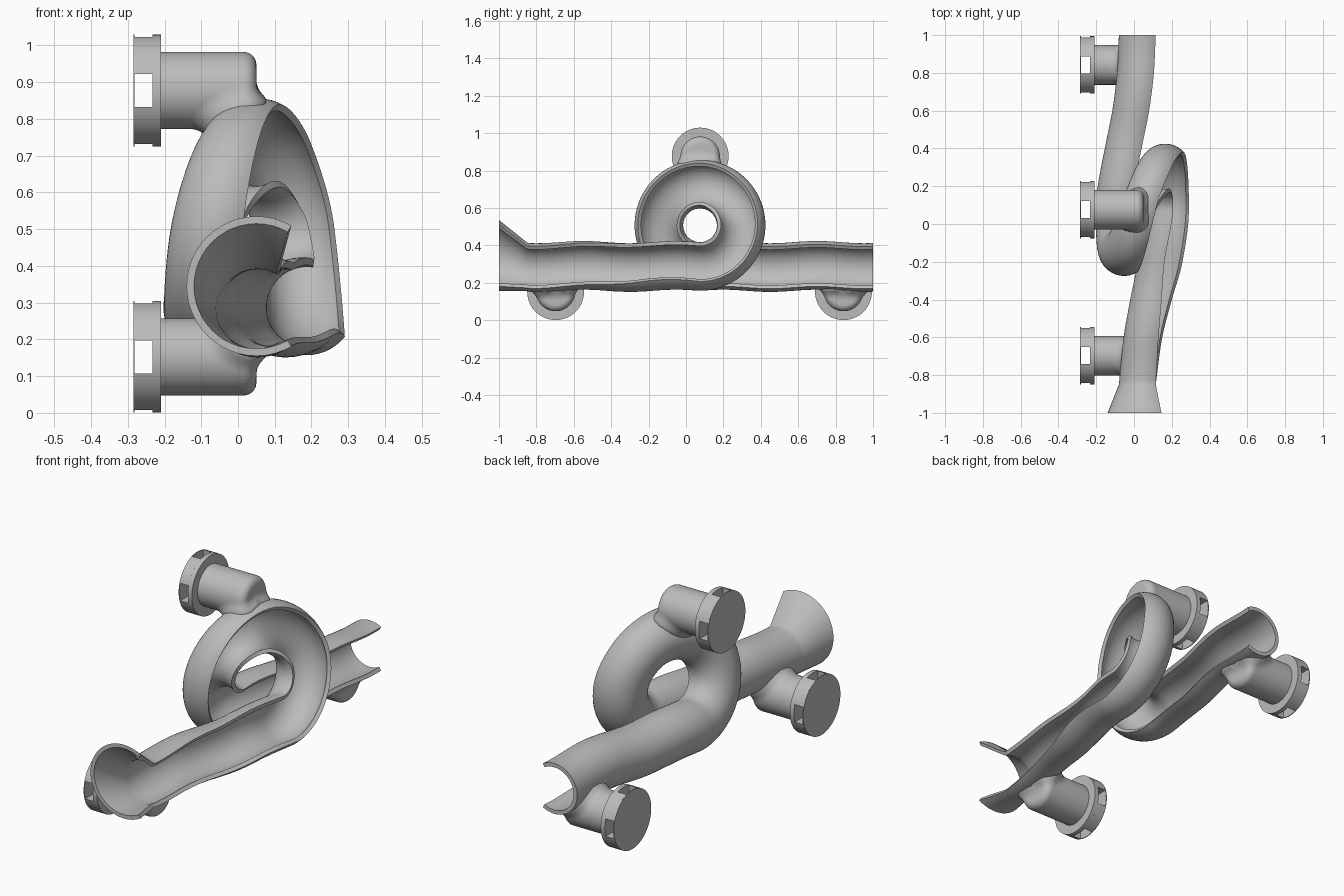
import bpy, bmesh, math
from mathutils import Vector
from mathutils.kdtree import KDTree

if "Cube" in bpy.data.objects:
    bpy.data.objects.remove(bpy.data.objects["Cube"])

grey = bpy.data.materials.new("grey_plastic")
grey.diffuse_color = (0.5, 0.5, 0.5, 1)
grey.use_nodes = True
grey.node_tree.nodes["Principled BSDF"].inputs["Base Color"].default_value = grey.diffuse_color

TUBE, WALL = 0.13, 0.02            # channel outer radius, wall thickness
LOOP_R, LOOP_Y, LOOP_Z = 0.22, 0.075, 0.507
LOOP_LEN = 2 * math.pi * LOOP_R
START, END = -0.925, LOOP_LEN + 0.925

# keys along the track: distance, sideways offset, bank in degrees
Q = LOOP_LEN / 4
KEYS = [(START, .05, 0), (-.725, .04, 0), (-.525, .015, 0), (-.325, -.025, 0),
        (-.125, -.062, 0), (0, -.073, 0), (Q, -.052, 0), (2 * Q, .05, 0),
        (2.5 * Q, .115, 10), (3 * Q, .165, 18), (4 * Q, .188, 22),
        (4 * Q + .275, .15, 25), (4 * Q + .475, .11, 14),
        (4 * Q + .675, .075, 5), (END, .05, 0)]


def interp(u, c):
    """Smooth interpolation of column c of the keys."""
    def slope(i):
        a, b = KEYS[max(i - 1, 0)], KEYS[min(i + 1, len(KEYS) - 1)]
        return (b[c] - a[c]) / (b[0] - a[0])
    i = 0
    while i < len(KEYS) - 2 and u > KEYS[i + 1][0]:
        i += 1
    h = KEYS[i + 1][0] - KEYS[i][0]
    t = (u - KEYS[i][0]) / h
    return ((2*t**3 - 3*t*t + 1) * KEYS[i][c] + (t**3 - 2*t*t + t) * h * slope(i)
            + (3*t*t - 2*t**3) * KEYS[i + 1][c] + (t**3 - t*t) * h * slope(i + 1))


def station(u):
    """Centre, inward direction, bank and radius at distance u."""
    x, bank = interp(u, 1), math.radians(interp(u, 2))
    th = min(max(u / LOOP_R, 0), 2 * math.pi)
    d = max(-u, u - LOOP_LEN, 0)
    run = -u if u < 0 else (LOOP_LEN - u if u > LOOP_LEN else 0)
    y = LOOP_Y - LOOP_R * math.sin(th) + run
    z = LOOP_Z - LOOP_R * math.cos(th) + .006 * math.sin(4 * math.pi * (d - .5))
    return Vector((x, y, z)), Vector((0, math.sin(th), math.cos(th))), bank, TUBE


stations = [station(START + (END - START) * i / 180) for i in range(181)]
stations[-1] = (Vector((.05, -.85, .285)), Vector((0, 0, 1)), 0, TUBE)
# flared mouth at the front end
stations.append((Vector((.05, -1, .345)), Vector((0, 0, 1)), 0, .19))


def finish(name, bm):
    bmesh.ops.recalc_face_normals(bm, faces=bm.faces)
    me = bpy.data.meshes.new(name)
    bm.to_mesh(me)
    bm.free()
    ob = bpy.data.objects.new(name, me)
    bpy.context.collection.objects.link(ob)
    me.materials.append(grey)
    return ob


def smooth(ob, angle=30):
    bpy.ops.object.select_all(action='DESELECT')
    ob.select_set(True)
    bpy.context.view_layer.objects.active = ob
    bpy.ops.object.shade_smooth_by_angle(angle=math.radians(angle))


def sweep(name, section):
    """Loft a closed section, given as (angle, inset) pairs, along the track."""
    bm = bmesh.new()
    rings = []
    for c, n, bank, r in stations:
        rings.append([bm.verts.new(c + (r - w) * (Vector((math.cos(a + bank), 0, 0))
                      + n * math.sin(a + bank))) for a, w in section])
    k = len(section)
    for p, q in zip(rings, rings[1:]):
        for j in range(k):
            bm.faces.new((p[j], p[(j + 1) % k], q[(j + 1) % k], q[j]))
    bm.faces.new(rings[0])
    bm.faces.new(rings[-1])
    return finish(name, bm)


# open channel: 240 degree wall facing +x
arc = [math.radians(60 + 240 * i / 32) for i in range(33)]
channel = sweep("looping_channel", [(a, 0) for a in arc] + [(a, WALL) for a in reversed(arc)])
smooth(channel)
# solid bore that keeps the pegs out of the channel
bore = sweep("bore_cutter", [(2 * math.pi * i / 40, WALL / 2) for i in range(40)])
bore.hide_render = True

tree = KDTree(len(stations) * 4)
for i in range(len(stations) * 4):
    p = station(START + (END - START) * i / (len(stations) * 4 - 1))[0]
    tree.insert(p, i)
tree.balance()

PEG_R, PEG_TIP, FILLET = 0.105, 0.05, 0.035


def peg(name, y, z):
    """Round-ended peg that swells softly where it meets the channel."""
    prof = [(-.22 + (PEG_TIP - FILLET + .22) * i / 36, PEG_R, 0) for i in range(37)]
    for i in range(1, 9):
        a = math.pi / 2 * i / 8
        prof.append((PEG_TIP - FILLET + FILLET * math.sin(a),
                     PEG_R - FILLET + FILLET * math.cos(a), a))
    prof += [(PEG_TIP, (PEG_R - FILLET) * f, math.pi / 2) for f in (.75, .5, .25)]
    bm = bmesh.new()
    rings, n = [], 64
    for x, r, tilt in prof:
        ring = []
        for j in range(n):
            a = 2 * math.pi * j / n
            out = Vector((0, math.cos(a), math.sin(a)))
            p = Vector((x, y, z)) + out * r
            gap = max(tree.find(p)[2] - TUBE, 0)
            grow = .026 * max(0, 1 - gap / .045) ** 2
            ring.append(bm.verts.new(p + grow * (out * math.cos(tilt)
                                                 + Vector((math.sin(tilt), 0, 0)))))
        rings.append(ring)
    for p, q in zip(rings, rings[1:]):
        for j in range(n):
            bm.faces.new((p[j], p[(j + 1) % n], q[(j + 1) % n], q[j]))
    bm.faces.new(rings[0])
    bm.faces.new(rings[-1])
    ob = finish(name, bm)
    mod = ob.modifiers.new("bore", 'BOOLEAN')
    mod.object, mod.operation, mod.solver = bore, 'DIFFERENCE', 'EXACT'
    bpy.context.view_layer.update()
    me = bpy.data.meshes.new_from_object(ob.evaluated_get(bpy.context.evaluated_depsgraph_get()))
    ob.modifiers.clear()
    ob.data = me
    smooth(ob, 40)


def prism(bm, pts, x0, x1, y, z):
    """Extrude a y-z outline from x0 to x1."""
    a, b = [[bm.verts.new((x, y + p, z + q)) for p, q in pts] for x in (x0, x1)]
    bm.faces.new(a)
    bm.faces.new(b)
    for j in range(len(pts)):
        k = (j + 1) % len(pts)
        bm.faces.new((a[j], a[k], b[k], b[j]))


def flange(name, y, z):
    """Mounting disc with four side windows between corner pillars."""
    R, h = .152, .045
    bm = bmesh.new()
    circle = [(R * math.cos(2 * math.pi * i / 64), R * math.sin(2 * math.pi * i / 64))
              for i in range(64)]
    prism(bm, circle, -.285, -.281, y, z)      # back plate
    prism(bm, circle, -.233, -.21, y, z)       # front collar
    a0 = math.asin(h / R)
    corner = [(h, h)] + [(R * math.cos(a), R * math.sin(a)) for a in
                         (a0 + (math.pi / 2 - 2 * a0) * i / 12 for i in range(13))]
    for k in range(4):
        c, s = round(math.cos(k * math.pi / 2)), round(math.sin(k * math.pi / 2))
        prism(bm, [(c * p - s * q, s * p + c * q) for p, q in corner], -.281, -.233, y, z)
    smooth(finish(name, bm))


for label, y, z in (("front", -.697, .1525), ("back", .842, .1525), ("top", .076, .877)):
    peg(label + "_peg", y, z)
    flange(label + "_flange", y, z)

bpy.data.objects.remove(bore)
